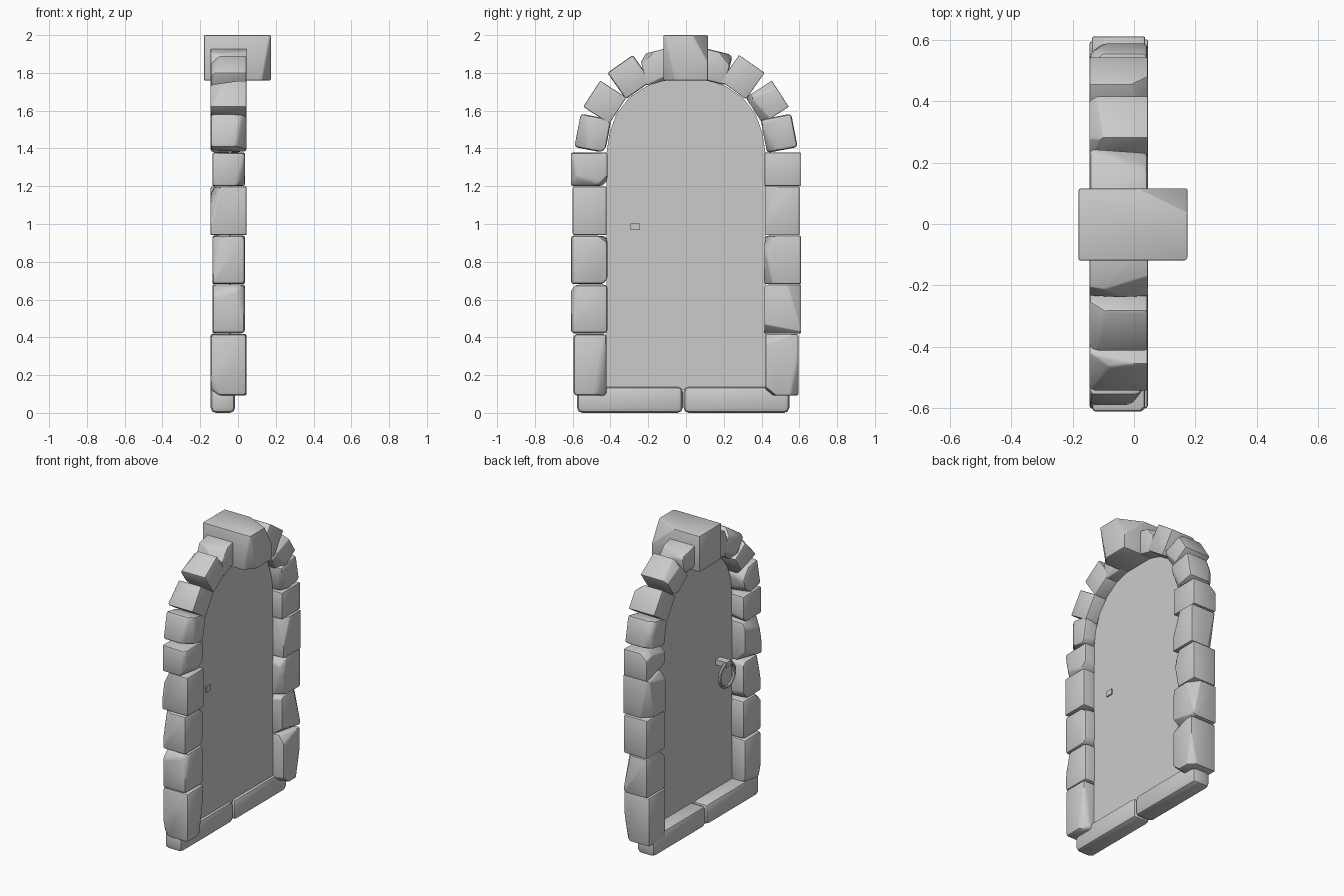
import bpy, bmesh, math, random
from mathutils import Vector, Matrix

if "Cube" in bpy.data.objects:
    bpy.data.objects.remove(bpy.data.objects["Cube"])

random.seed(11)


def finish(bm, name):
    bmesh.ops.recalc_face_normals(bm, faces=bm.faces[:])
    me = bpy.data.meshes.new(name)
    bm.to_mesh(me)
    bm.free()
    ob = bpy.data.objects.new(name, me)
    bpy.context.collection.objects.link(ob)
    return ob


def cut(bm, point, normal):
    # slice off everything beyond the plane and close the hole
    r = bmesh.ops.bisect_plane(bm, geom=bm.verts[:] + bm.edges[:] + bm.faces[:],
                               plane_co=point, plane_no=normal, clear_outer=True)
    edges = [g for g in r['geom_cut'] if isinstance(g, bmesh.types.BMEdge)]
    if len(edges) > 2:
        bmesh.ops.contextual_create(bm, geom=edges)


def stone(name, center, size, tilt=0.0, chips=3, bevel=0.02, planes=()):
    bm = bmesh.new()
    bmesh.ops.create_cube(bm, size=1.0)
    bmesh.ops.scale(bm, vec=size, verts=bm.verts[:])
    half = Vector(size) / 2
    # chiselled edges, each a slightly skewed plane
    for _ in range(chips):
        n = Vector([random.choice((-1, 1)) * random.uniform(0.5, 1) for _ in range(3)])
        n[random.randrange(3)] *= 0.25
        n.normalize()
        reach = sum(abs(n[i]) * half[i] for i in range(3))
        cut(bm, n * (reach - random.uniform(0.025, 0.045)), n)
    for p, n in planes:
        cut(bm, Vector(p) - Vector(center), Vector(n).normalized())
    bmesh.ops.remove_doubles(bm, verts=bm.verts[:], dist=0.006)
    # worn, rounded edges
    bmesh.ops.bevel(bm, geom=bm.edges[:], offset=bevel, segments=2, profile=0.5,
                    affect='EDGES', clamp_overlap=True)
    bm.transform(Matrix.Translation(center) @ Matrix.Rotation(tilt, 4, 'X'))
    return finish(bm, name)


# side columns: (inner y, outer y, bottom z, top z, depth in x)
column = [(0.42, 0.595, 0.09, 0.42, 0.19), (0.415, 0.61, 0.42, 0.68, 0.172),
          (0.415, 0.61, 0.68, 0.94, 0.172), (0.42, 0.60, 0.94, 1.20, 0.19),
          (0.415, 0.61, 1.20, 1.38, 0.172)]
# arch stones: (y, z, tilt in degrees, radial size, tangential size)
arch = [(0.493, 1.48, 11, 0.165, 0.18), (0.43, 1.645, 33, 0.165, 0.165),
        (0.30, 1.778, 55, 0.17, 0.165), (0.145, 1.835, 76, 0.165, 0.17)]
for s, side in ((-1, "left"), (1, "right")):
    for i, (y0, y1, z0, z1, d) in enumerate(column):
        stone(f"{side}_column_stone_{i + 1}", (-0.05, s * (y0 + y1) / 2, (z0 + z1) / 2),
              (d, y1 - y0, z1 - z0 - 0.003))
    for i, (y, z, a, r, t) in enumerate(arch):
        stone(f"{side}_arch_stone_{i + 1}", (-0.05, s * y, z), (0.19, r, t),
              tilt=s * math.radians(a))

# keystone with a broken top corner
stone("keystone", (-0.003, -0.002, 1.88), (0.355, 0.235, 0.24), chips=1, bevel=0.022,
      planes=[((0.175, 0.035, 2.0), (0.44, 0.9, 0.5))])

# threshold stones
stone("threshold_left", (-0.08, -0.297, 0.07), (0.13, 0.56, 0.14), chips=0, bevel=0.028)
stone("threshold_right", (-0.08, 0.267, 0.07), (0.13, 0.56, 0.14), chips=0, bevel=0.028)

# thin arched door panel
half = [(0.42, 0.12), (0.42, 1.38), (0.405, 1.48), (0.37, 1.58), (0.30, 1.67),
        (0.21, 1.73), (0.10, 1.765)]
outline = half + [(0, 1.775)] + [(-y, z) for y, z in reversed(half)]
bm = bmesh.new()
face = bm.faces.new([bm.verts.new((-0.048, y, z)) for y, z in outline])
r = bmesh.ops.extrude_face_region(bm, geom=[face])
bmesh.ops.translate(bm, vec=(0.012, 0, 0),
                    verts=[g for g in r['geom'] if isinstance(g, bmesh.types.BMVert)])
finish(bm, "door_panel")

# handle mount through the door and its pull ring
bm = bmesh.new()
bmesh.ops.create_cube(bm, size=1.0)
bmesh.ops.scale(bm, vec=(0.1, 0.05, 0.035), verts=bm.verts[:])
bmesh.ops.translate(bm, vec=(-0.078, -0.27, 0.985), verts=bm.verts[:])
finish(bm, "handle_mount")
bpy.ops.mesh.primitive_torus_add(location=(-0.115, -0.27, 0.91), rotation=(0, math.pi / 2, 0),
                                 major_radius=0.078, minor_radius=0.011,
                                 major_segments=24, minor_segments=8)
bpy.context.object.name = "pull_ring"

# smooth shading with crisp edges kept
for ob in bpy.context.collection.objects:
    ob.select_set(True)
bpy.context.view_layer.objects.active = bpy.context.collection.objects["keystone"]
bpy.ops.object.shade_smooth_by_angle(angle=math.radians(35))
